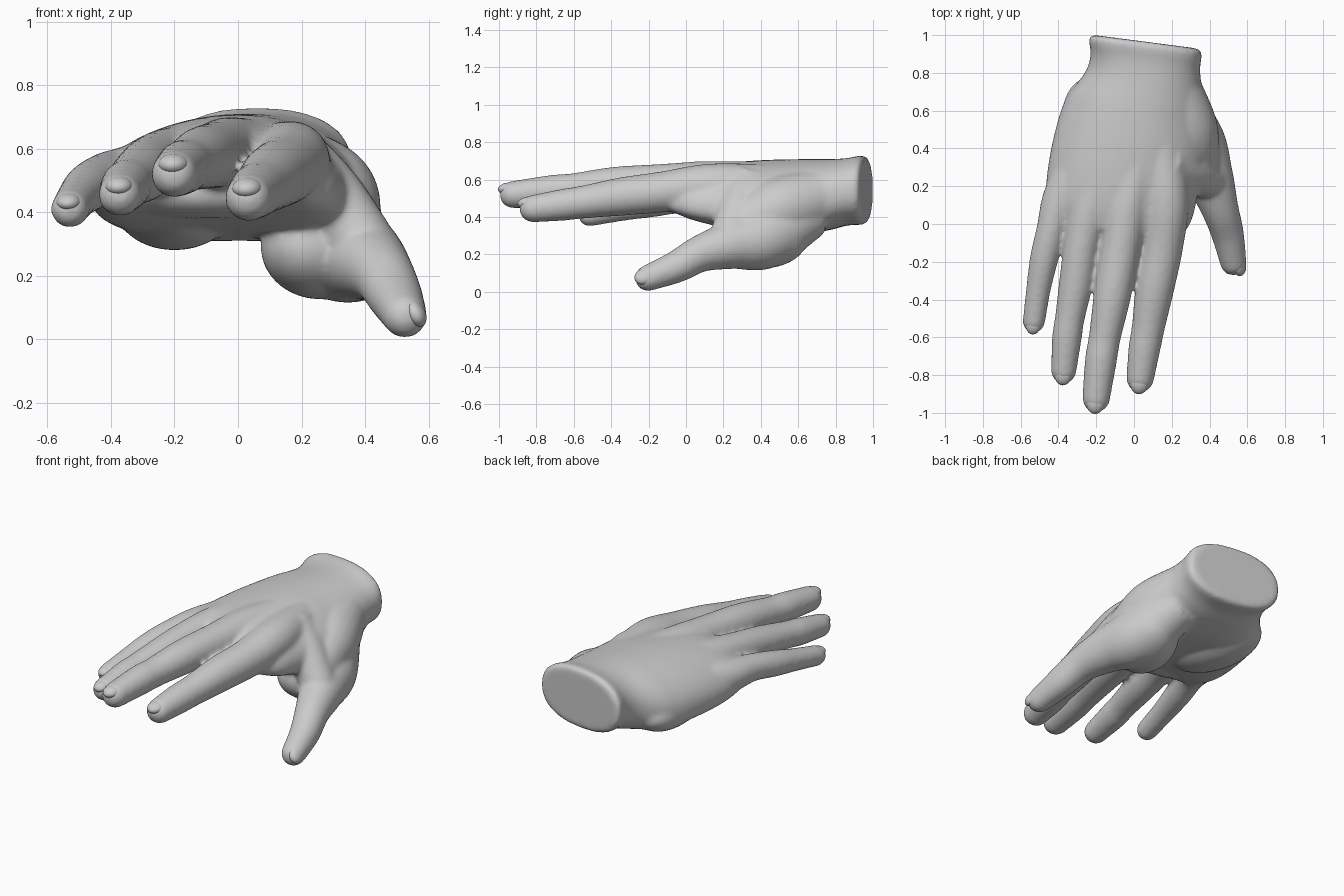
import bpy, bmesh, math
from mathutils import Vector, Matrix

cube = bpy.data.objects.get("Cube")
if cube:
    bpy.data.objects.remove(cube, do_unlink=True)

# One plain clay colour for everything
clay = bpy.data.materials.new("clay_grey")
clay.use_nodes = True
clay.diffuse_color = (0.6, 0.6, 0.6, 1)
clay.node_tree.nodes["Principled BSDF"].inputs["Base Color"].default_value = (0.6, 0.6, 0.6, 1)


def spline(keys, steps=8):
    """Smooth Catmull-Rom pass through a list of equal-length tuples."""
    keys = [Vector(k) for k in keys]
    pad = [keys[0] * 2 - keys[1]] + keys + [keys[-1] * 2 - keys[-2]]
    out = []
    for a, b, c, d in zip(pad, pad[1:], pad[2:], pad[3:]):
        for i in range(steps):
            t = i / steps
            out.append((b * 2 + (c - a) * t + (a * 2 - b * 5 + c * 4 - d) * t * t
                        + (b * 3 - a - c * 3 + d) * t ** 3) * 0.5)
    return out + [keys[-1]]


def loft(bm, rings):
    """Closed skin over a list of point rings."""
    loops = [[bm.verts.new(p) for p in ring] for ring in rings]
    n = len(loops[0])
    for a, b in zip(loops, loops[1:]):
        for i in range(n):
            bm.faces.new((a[i], a[(i + 1) % n], b[(i + 1) % n], b[i]))
    bm.faces.new(loops[0][::-1])
    bm.faces.new(loops[-1])


def digit(bm, keys, sides=24):
    """Tapering tube through (x, y, z, radius) keys, rounded at its last key."""
    pts = spline(keys)
    end, before = pts[-1], pts[-2]
    forward = (end - before).xyz.normalized()
    for i in range(1, 9):
        a = i / 8 * math.pi * 0.49
        centre = end.xyz + forward * end.w * math.sin(a) * 1.1
        pts.append(Vector((*centre, end.w * math.cos(a))))
    rings = []
    for i, p in enumerate(pts):
        tangent = (pts[min(i + 1, len(pts) - 1)] - pts[max(i - 1, 0)]).xyz.normalized()
        side = tangent.cross(Vector((0, 0, 1))).normalized()
        up = side.cross(tangent)
        r = p.w + 0.005
        rings.append([p.xyz + side * r * math.cos(k * math.tau / sides)
                      + up * r * math.sin(k * math.tau / sides) for k in range(sides)])
    loft(bm, rings)


def ellipsoid(bm, centre, size, turn=0):
    m = Matrix.Translation(centre) @ Matrix.Rotation(turn, 4, 'Z') @ Matrix.Diagonal((*size, 1))
    bmesh.ops.create_uvsphere(bm, u_segments=32, v_segments=16, radius=1, matrix=m)


def make_object(name, bm):
    bmesh.ops.recalc_face_normals(bm, faces=bm.faces)
    mesh = bpy.data.meshes.new(name)
    bm.to_mesh(mesh)
    bm.free()
    mesh.materials.append(clay)
    mesh.shade_smooth()
    ob = bpy.data.objects.new(name, mesh)
    bpy.context.collection.objects.link(ob)
    return ob


hand = bmesh.new()

# Wrist and palm: arched oval sections (y, centre x, centre z, half width, half height)
sections = [
    (0.965, 0.06, 0.545, 0.27, 0.165), (0.945, 0.06, 0.545, 0.30, 0.185),
    (0.86, 0.06, 0.535, 0.29, 0.18), (0.76, 0.05, 0.52, 0.31, 0.19),
    (0.6, 0.01, 0.51, 0.375, 0.2), (0.4, -0.02, 0.515, 0.405, 0.19),
    (0.2, -0.06, 0.52, 0.40, 0.17), (0.05, -0.08, 0.53, 0.385, 0.14),
    (-0.06, -0.09, 0.54, 0.33, 0.1)]
rings = []
for y, cx, cz, rx, rz in spline(sections, 4):
    arch = 0.07 * min(1, max(0, (0.9 - y) * 3))
    ring = []
    for k in range(48):
        c, s = math.cos(k * math.tau / 48), math.sin(k * math.tau / 48)
        u = math.copysign(abs(c) ** 0.85, c)
        x = cx + rx * u
        ring.append((x, y - 0.13 * (x - 0.06), cz + rz * math.copysign(abs(s) ** 0.85, s) - arch * u * u))
    rings.append(ring)
loft(hand, rings)

# Fingers and thumb run from inside the hand to the tip
digits = {
    "index": [(0.14, 0.4, 0.57, 0.11), (0.17, 0.12, 0.565, 0.115), (0.15, -0.12, 0.535, 0.105),
              (0.11, -0.34, 0.51, 0.098), (0.075, -0.55, 0.48, 0.083),
              (0.055, -0.66, 0.465, 0.08), (0.033, -0.815, 0.445, 0.069)],
    "middle": [(0.04, 0.4, 0.59, 0.1), (-0.03, 0.12, 0.585, 0.11), (-0.07, -0.12, 0.58, 0.1),
               (-0.115, -0.38, 0.57, 0.094), (-0.155, -0.6, 0.55, 0.08),
               (-0.175, -0.72, 0.54, 0.08), (-0.2, -0.92, 0.52, 0.069)],
    "ring": [(-0.1, 0.4, 0.58, 0.1), (-0.22, 0.12, 0.555, 0.105), (-0.275, -0.1, 0.545, 0.09),
             (-0.305, -0.3, 0.52, 0.086), (-0.34, -0.5, 0.495, 0.074),
             (-0.355, -0.6, 0.48, 0.074), (-0.372, -0.775, 0.455, 0.063)],
    "little": [(-0.25, 0.4, 0.52, 0.1), (-0.38, 0.15, 0.5, 0.095), (-0.435, -0.02, 0.5, 0.075),
               (-0.475, -0.18, 0.475, 0.071), (-0.505, -0.34, 0.445, 0.061),
               (-0.53, -0.515, 0.41, 0.055)],
    "thumb": [(0.22, 0.68, 0.42, 0.12), (0.32, 0.43, 0.29, 0.16), (0.4, 0.24, 0.25, 0.125),
              (0.455, 0.08, 0.205, 0.095), (0.495, -0.05, 0.135, 0.082),
              (0.525, -0.2, 0.075, 0.066)],
}
for keys in digits.values():
    digit(hand, keys)

# Web between thumb and index, then the pads at the heel of the palm
digit(hand, [(0.15, 0.32, 0.55, 0.14), (0.28, 0.28, 0.45, 0.11), (0.38, 0.24, 0.32, 0.1)])
digit(hand, [(0.2, 0.75, 0.52, 0.14), (0.27, 0.5, 0.44, 0.17), (0.33, 0.3, 0.36, 0.12)])
ellipsoid(hand, (0.26, 0.41, 0.29), (0.18, 0.25, 0.165), -0.35)
ellipsoid(hand, (-0.2, 0.47, 0.415), (0.18, 0.31, 0.135), 0.2)
ellipsoid(hand, (-0.1, 0.08, 0.46), (0.32, 0.13, 0.08), -0.1)

# Fuse everything into one soft skin
body = make_object("hand", hand)
fuse = body.modifiers.new("fuse", 'REMESH')
fuse.mode = 'VOXEL'
fuse.voxel_size = 0.012
fuse.use_smooth_shade = True
soften = body.modifiers.new("soften", 'SMOOTH')
soften.factor = 0.5
soften.iterations = 14

# Fingernails: thin curved shells sunk into the back of each tip
for name, keys in digits.items():
    tip, before = Vector(keys[-1]), Vector(keys[-2])
    forward = (tip - before).xyz.normalized()
    out = Vector((0.85, 0, 0.5)) if name == "thumb" else Vector((0, 0, 1))
    out = (out - forward * out.dot(forward)).normalized()
    side = forward.cross(out)
    r = tip.w
    turn = Matrix((side, forward, out)).transposed().to_4x4()
    place = Matrix.Translation(tip.xyz + forward * r * 0.35 + out * r * 0.5)
    nail = bmesh.new()
    bmesh.ops.create_uvsphere(nail, u_segments=24, v_segments=12, radius=1,
                              matrix=place @ turn @ Matrix.Diagonal((r * 0.7, r * 0.85, r * 0.48, 1)))
    make_object(name + "_nail", nail)
